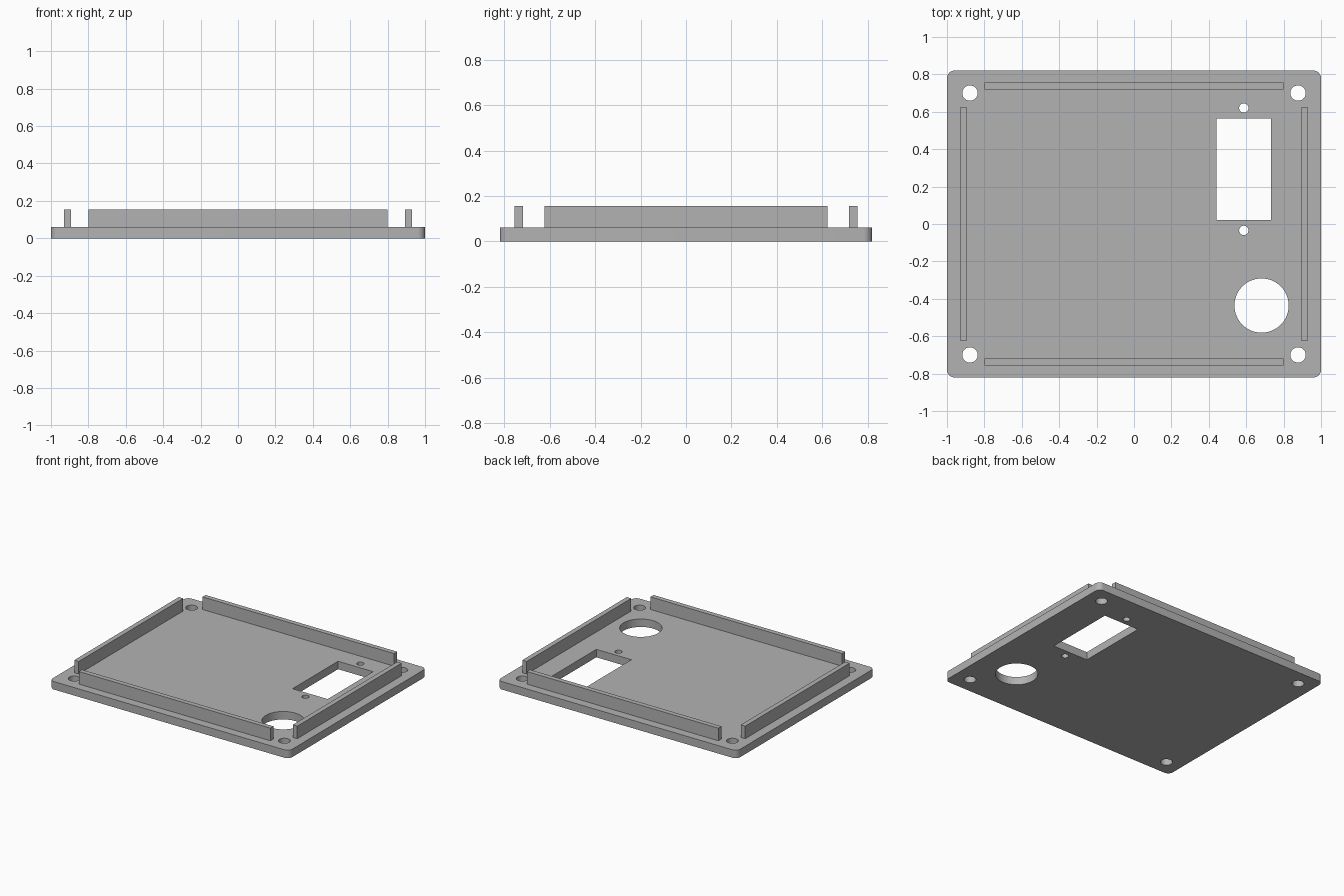
import bpy
import bmesh
from math import cos, sin, pi

if "Cube" in bpy.data.objects:
    bpy.data.objects.remove(bpy.data.objects["Cube"], do_unlink=True)

HALF_X, HALF_Y, THICK = 1.0, 0.82, 0.06
CORNER = 0.04
LIP_TOP, LIP_WIDTH = 0.155, 0.037

# Single grey plastic
grey = bpy.data.materials.new("grey_plastic")
grey.use_nodes = True
colour = (0.45, 0.45, 0.45, 1)
grey.diffuse_color = colour
grey.node_tree.nodes["Principled BSDF"].inputs["Base Color"].default_value = colour


def arc(cx, cy, radius, start, sweep, steps):
    return [(cx + radius * cos(start + sweep * i / steps),
             cy + radius * sin(start + sweep * i / steps)) for i in range(steps + 1)]


def circle(cx, cy, radius, steps=48):
    return arc(cx, cy, radius, 0, 2 * pi, steps)[:-1]


def rectangle(x0, x1, y0, y1):
    return [(x0, y0), (x1, y0), (x1, y1), (x0, y1)]


def rounded_rectangle(hx, hy, r):
    points = []
    for i, (sx, sy) in enumerate([(1, 1), (-1, 1), (-1, -1), (1, -1)]):
        points += arc(sx * (hx - r), sy * (hy - r), r, i * pi / 2, pi / 2, 8)
    return points


def extrude_outlines(name, outlines, z0, z1):
    """Fill the first outline, leave the others as holes, and give it height."""
    curve = bpy.data.curves.new(name, "CURVE")
    curve.dimensions = "2D"
    curve.fill_mode = "BOTH"
    curve.extrude = (z1 - z0) / 2
    for outline in outlines:
        spline = curve.splines.new("POLY")
        spline.points.add(len(outline) - 1)
        for point, (x, y) in zip(spline.points, outline):
            point.co = (x, y, 0, 1)
        spline.use_cyclic_u = True
    obj = bpy.data.objects.new(name, curve)
    bpy.context.collection.objects.link(obj)
    bpy.ops.object.select_all(action="DESELECT")
    obj.select_set(True)
    bpy.context.view_layer.objects.active = obj
    bpy.ops.object.convert(target="MESH")
    obj = bpy.context.object

    # Weld caps to walls and lift onto the base height
    bm = bmesh.new()
    bm.from_mesh(obj.data)
    bmesh.ops.remove_doubles(bm, verts=bm.verts, dist=0.0001)
    bmesh.ops.translate(bm, verts=bm.verts, vec=(0, 0, (z0 + z1) / 2))
    bmesh.ops.recalc_face_normals(bm, faces=bm.faces)
    bm.to_mesh(obj.data)
    bm.free()
    obj.data.materials.clear()
    obj.data.materials.append(grey)
    bpy.ops.object.shade_smooth_by_angle()
    return obj


# Base plate: corner screw holes, connector window with its screws, round port
holes = [circle(sx * 0.877, sy * 0.70, 0.041) for sx in (-1, 1) for sy in (-1, 1)]
holes.append(rectangle(0.44, 0.733, 0.022, 0.564))
holes += [circle(0.587, y, 0.025, 32) for y in (-0.034, 0.62)]
holes.append(circle(0.682, -0.436, 0.145, 64))
extrude_outlines("base_plate", [rounded_rectangle(HALF_X, HALF_Y, CORNER)] + holes, 0, THICK)

# Locating lips along the four edges
for name, side in (("right_lip", -1), ("left_lip", 1)):
    x = side * 0.912
    extrude_outlines(name, [rectangle(x - LIP_WIDTH / 2, x + LIP_WIDTH / 2, -0.623, 0.623)],
                     THICK, LIP_TOP)
for name, side in (("front_lip", -1), ("back_lip", 1)):
    y = side * 0.737
    extrude_outlines(name, [rectangle(-0.8, 0.8, y - LIP_WIDTH / 2, y + LIP_WIDTH / 2)],
                     THICK, LIP_TOP)
